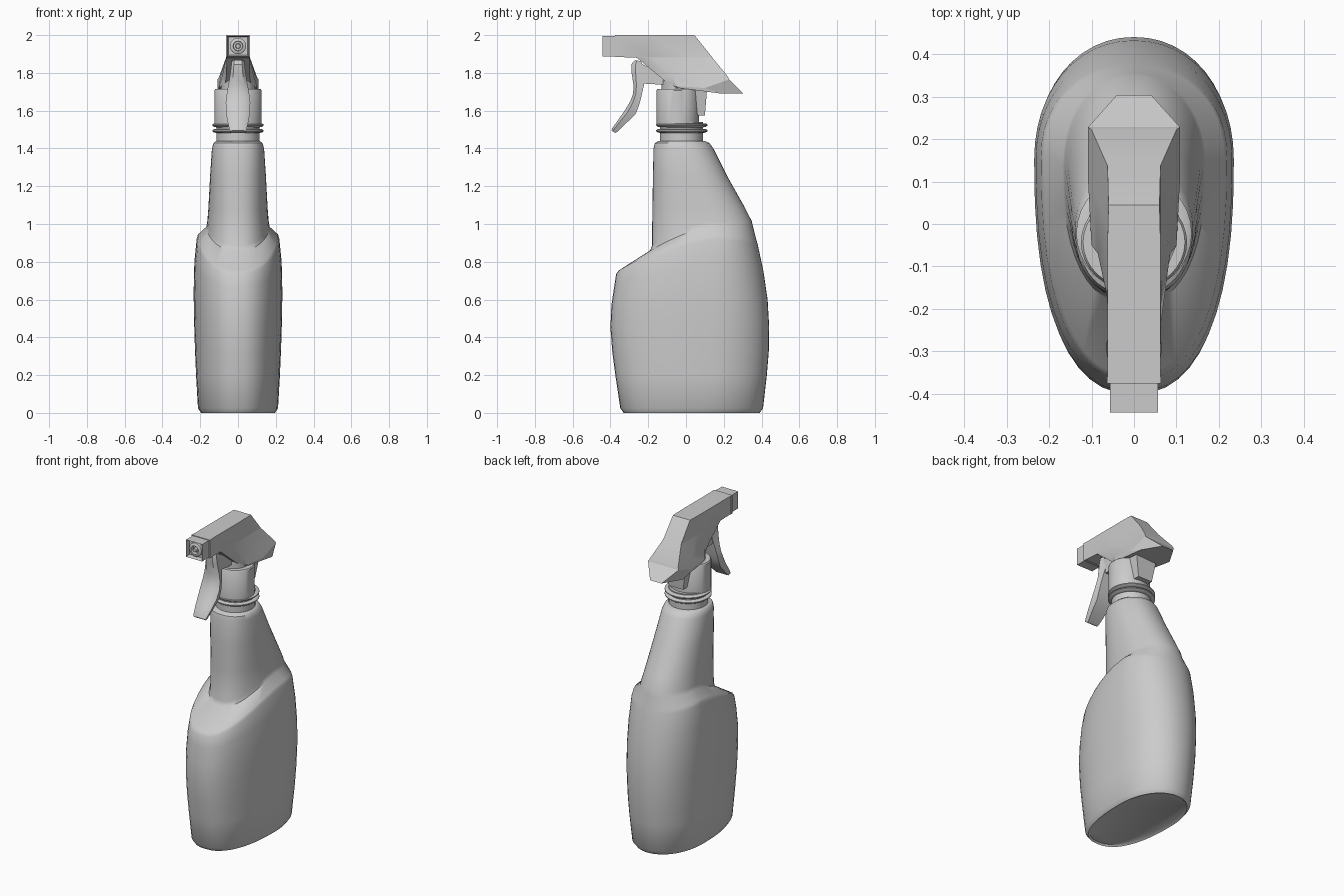
import bpy, bmesh
from math import sin, cos, pi, radians
from mathutils import Matrix


def finish(name, bm, angle=35):
    bmesh.ops.recalc_face_normals(bm, faces=bm.faces)
    me = bpy.data.meshes.new(name)
    bm.to_mesh(me)
    bm.free()
    ob = bpy.data.objects.new(name, me)
    bpy.context.collection.objects.link(ob)
    bpy.ops.object.select_all(action='DESELECT')
    ob.select_set(True)
    bpy.context.view_layer.objects.active = ob
    bpy.ops.object.shade_smooth_by_angle(angle=radians(angle))
    return ob


def loft(name, rings, angle=35):
    """Skin a stack of closed rings and cap both ends."""
    bm = bmesh.new()
    vs = [[bm.verts.new(p) for p in r] for r in rings]
    n = len(rings[0])
    for a, b in zip(vs, vs[1:]):
        for i in range(n):
            j = (i + 1) % n
            bm.faces.new((a[i], a[j], b[j], b[i]))
    bm.faces.new(vs[0])
    bm.faces.new(vs[-1])
    return finish(name, bm, angle)


def lathe(name, cy, profile, sy=1.0, n=32):
    """Round part about the vertical axis; profile is (radius, z)."""
    return loft(name, [[(r * cos(2 * pi * i / n), cy + sy * r * sin(2 * pi * i / n), z)
                        for i in range(n)] for r, z in profile])


def mirrored(half):
    return half + [(-x, y, z) for x, y, z in reversed(half)]


def box(name, x, y0, y1, z0, z1):
    return loft(name, [[(-x, y, z0), (x, y, z0), (x, y, z1), (-x, y, z1)] for y in (y0, y1)])


def spow(v, e):
    return (1 if v >= 0 else -1) * abs(v) ** e


def egg(yf, zf, yb, zb, hw, zs, yw, n=48):
    """Egg outline: front y/z, back y/z, half width with its z and y."""
    pts = []
    for i in range(n):
        c, s = cos(2 * pi * i / n), sin(2 * pi * i / n)
        e = 2 / 2.4 if s < 0 else 2 / 2.1
        k = abs(spow(s, e))
        yend, zend = (yf, zf) if s < 0 else (yb, zb)
        pts.append((hw * spow(c, e), yw + (yend - yw) * k, zs + (zend - zs) * k ** 1.5))
    return pts


# Bottle: wide body, slanted shoulder, tapering grip
loft("bottle", [egg(*r) for r in (
    (-.32, .01, .38, .01, .18, .01, .10),
    (-.33, 0, .39, 0, .195, 0, .10),
    (-.348, .025, .408, .025, .212, .025, .11),
    (-.374, .2, .428, .2, .222, .2, .13),
    (-.39, .32, .438, .32, .228, .34, .14),
    (-.40, .45, .44, .46, .233, .5, .15),
    (-.395, .57, .432, .6, .235, .64, .15),
    (-.38, .67, .41, .75, .231, .8, .15),
    (-.37, .735, .38, .89, .219, .92, .16),
    (-.355, .755, .373, .915, .212, .945, .16),
    (-.19, .86, .355, .985, .168, .985, .14),
    (-.18, .885, .348, 1.015, .163, 1.01, .13),
    (-.178, 1.08, .31, 1.09, .157, 1.08, .10),
    (-.175, 1.25, .22, 1.25, .148, 1.25, .04),
    (-.172, 1.40, .145, 1.40, .138, 1.40, -.01),
    (-.165, 1.428, .125, 1.428, .13, 1.428, -.02),
    (-.145, 1.44, .10, 1.44, .115, 1.44, -.02))], 40)

# Threaded neck with two thin rings, and the screw collar
lathe("bottle_neck", -.024, [(.114, 1.42), (.114, 1.54)])
for i, z in enumerate((1.485, 1.515)):
    lathe(f"neck_ring_{i + 1}", -.022,
          [(.11, z - .004), (.128, z), (.136, z + .006), (.136, z + .012), (.126, z + .018), (.11, z + .018)])
lathe("screw_collar", -.043, [(.125, 1.53), (.125, 1.708), (.12, 1.715)], .905)
lathe("collar_stem", -.04, [(.09, 1.70), (.09, 1.76)])

# Flap hanging behind the collar
loft("collar_flap", [[(-x, .03, z), (x, .03, z), (x, y, z), (-x, y, z)]
                     for x, y, z in ((.05, .10, 1.575), (.075, .112, 1.72))])

# Spray head: straight barrel flaring into a skirt at the back
loft("spray_head", [mirrored(h) for h in (
    [(.0625, -.375, 2), (.0625, -.2, 2), (.0625, -.05, 2), (.06, .045, 2)],
    [(.0625, -.375, 1.885), (.0625, -.2, 1.885), (.0625, .0, 1.885), (.0625, .137, 1.885)],
    [(.06, -.26, 1.88), (.0635, -.17, 1.88), (.0635, .0, 1.88), (.0635, .14, 1.88)],
    [(.062, -.14, 1.78), (.085, -.07, 1.78), (.094, .08, 1.78), (.1, .222, 1.78)],
    [(.07, -.085, 1.735), (.1, -.05, 1.73), (.108, .1, 1.72), (.108, .228, 1.765)],
    [(.07, -.075, 1.725), (.1, -.04, 1.72), (.108, .19, 1.69), (.04, .304, 1.69)])], 20)
box("barrel_band", .064, -.375, -.36, 1.883, 2.0)

# Nozzle: hollow square cap with a round outlet
bm = bmesh.new()
bmesh.ops.create_cube(bm, size=1, matrix=Matrix.Translation((0, -.408, 1.942)) @ Matrix.Diagonal((.114, .07, .108, 1)))
front = [f for f in bm.faces if f.normal.y < -.9]
bmesh.ops.inset_region(bm, faces=front, thickness=.008)
bmesh.ops.translate(bm, verts=front[0].verts, vec=(0, .03, 0))
finish("nozzle_cap", bm)
N = 24
loft("nozzle_outlet", [[(r * cos(2 * pi * i / N), y, 1.942 + r * sin(2 * pi * i / N)) for i in range(N)]
                       for r, y in ((.043, -.40), (.043, -.43), (.034, -.436), (.026, -.436),
                                    (.024, -.415), (.014, -.415), (.012, -.437))])

# Trigger: curved lever, each row is front y/z, back y/z, half width
rows = ((-.27, 1.868, -.24, 1.862, .032), (-.29, 1.845, -.215, 1.82, .036),
        (-.288, 1.80, -.215, 1.77, .042), (-.278, 1.735, -.225, 1.725, .052),
        (-.28, 1.69, -.235, 1.68, .06), (-.295, 1.65, -.248, 1.63, .065),
        (-.325, 1.60, -.268, 1.58, .064), (-.36, 1.55, -.315, 1.535, .056),
        (-.392, 1.505, -.36, 1.49, .046), (-.394, 1.495, -.375, 1.482, .042))
loft("trigger", [mirrored([(w * .6, yf, zf), (w, yf * .7 + yb * .3, zf * .7 + zb * .3), (w * .85, yb, zb)])
                 for yf, zf, yb, zb, w in rows])
# Arm joining the trigger to the head
loft("trigger_arm", [[(-w, y, z0), (w, y, z0), (w, y, z1), (-w, y, z1)] for y, z0, z1, w in (
    (-.26, 1.76, 1.862, .03), (-.21, 1.742, 1.835, .034), (-.06, 1.735, 1.80, .04))])
